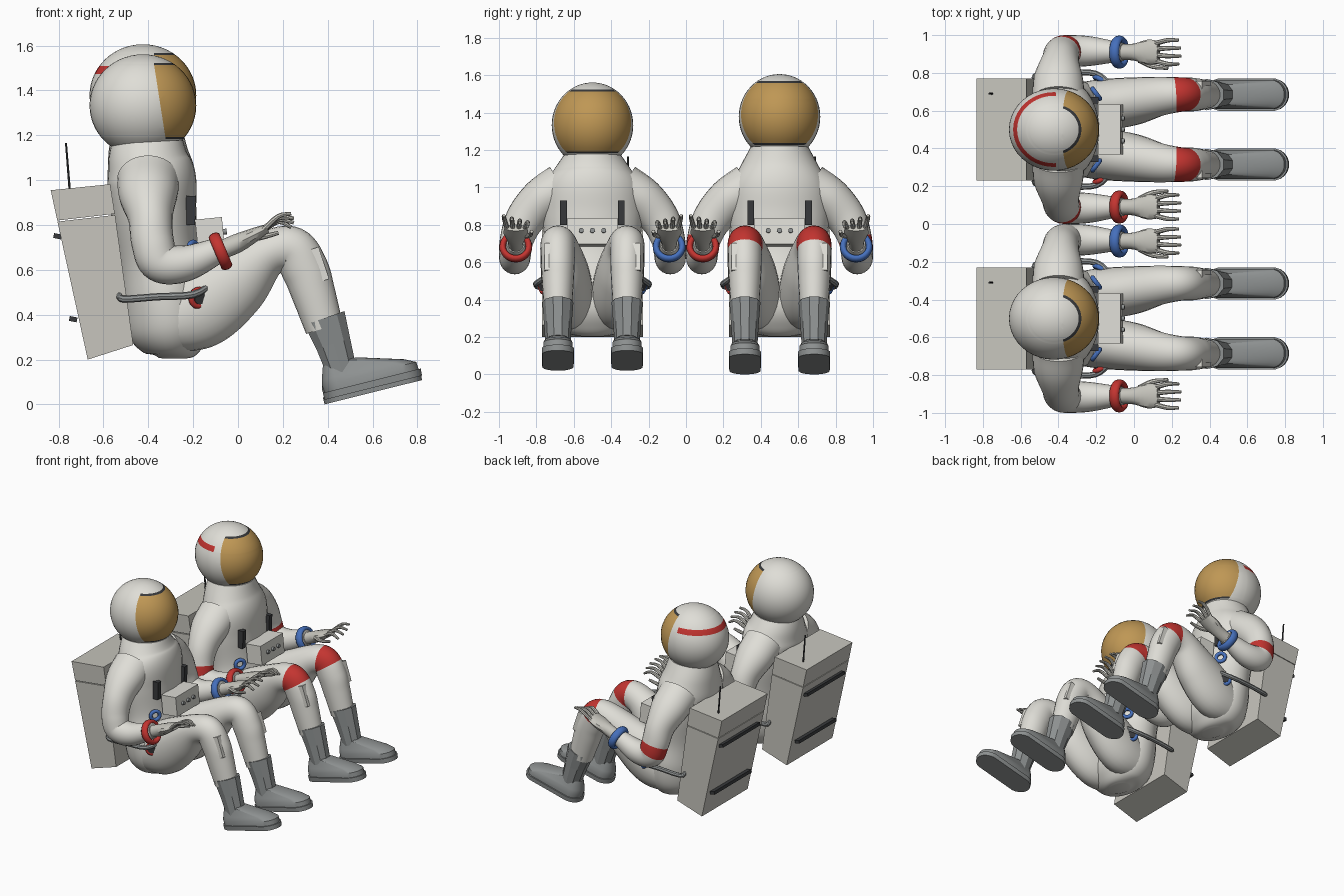
import bpy
import bmesh
import math
from mathutils import Vector, Matrix

cube = bpy.data.objects.get("Cube")
if cube:
    bpy.data.objects.remove(cube, do_unlink=True)


def material(name, r, g, b):
    m = bpy.data.materials.new(name)
    m.use_nodes = True
    m.diffuse_color = (r, g, b, 1)
    m.node_tree.nodes["Principled BSDF"].inputs["Base Color"].default_value = (r, g, b, 1)
    return m


SUIT = material("suit white", .74, .73, .68)
PACK = material("pack grey", .57, .56, .51)
BOOT = material("boot grey", .27, .285, .285)
GOLD = material("visor gold", .52, .31, .09)
RED = material("signal red", .55, .035, .03)
BLUE = material("signal blue", .06, .16, .5)
DARK = material("dark trim", .04, .042, .045)

offset = 0  # sideways position of the figure being built


def finish(name, bm, mats, angle=.6):
    """Turn a bmesh into an object; a low angle keeps the faces flat."""
    bmesh.ops.recalc_face_normals(bm, faces=bm.faces)
    me = bpy.data.meshes.new(name)
    bm.to_mesh(me)
    bm.free()
    for m in mats:
        me.materials.append(m)
    if angle:
        me.shade_smooth()
        me.set_sharp_from_angle(angle=angle)
    ob = bpy.data.objects.new(name, me)
    ob.location.y = offset
    bpy.context.collection.objects.link(ob)
    return ob


def bridge(bm, rings):
    """Skin a list of vertex rings, yielding each strip's faces; cap both ends."""
    n = len(rings[0])
    strips = []
    for a, b in zip(rings, rings[1:]):
        strips.append([bm.faces.new((a[i], a[(i + 1) % n], b[(i + 1) % n], b[i])) for i in range(n)])
    bm.faces.new(rings[0])
    bm.faces.new(rings[-1][::-1])
    return strips


def spline(keys, sub):
    """Smooth interpolation through the key sections."""
    pts = [Vector(k) for k in keys]
    ext = [pts[0] * 2 - pts[1]] + pts + [pts[-1] * 2 - pts[-2]]
    out = []
    for i in range(len(pts) - 1):
        a, b, c, d = ext[i:i + 4]
        for j in range(sub):
            t = j / sub
            out.append(b + (c - a) * t / 2 + (a - b * 2.5 + c * 2 - d / 2) * t * t
                       + (b * 3 - a - c * 3 + d) * t ** 3 / 2)
    return out + [pts[-1]]


def tube(name, keys, mats, sides=24, sub=8, side=1, band=None, angle=.6):
    """Loft ellipses given as x, y, z, half width, half depth along a path."""
    secs = spline(keys, sub)
    bm = bmesh.new()
    rings = []
    for i, s in enumerate(secs):
        p = Vector(s[:3])
        d = (Vector(secs[min(i + 1, len(secs) - 1)][:3]) - Vector(secs[max(i - 1, 0)][:3])).normalized()
        u = (Vector((0, 1, 0)) - d * d.y).normalized()
        w = d.cross(u)
        ring = []
        for k in range(sides):
            a = math.tau * k / sides
            v = p + u * s[3] * math.cos(a) + w * s[4] * math.sin(a)
            ring.append(bm.verts.new((v.x, v.y * side, v.z)))
        rings.append(ring)
    for i, strip in enumerate(bridge(bm, rings)):
        if band and band[0] <= (i + .5) / sub <= band[1]:
            for f in strip:
                f.material_index = 1
    return finish(name, bm, mats, angle)


def box(name, loc, size, mat, tilt=0):
    bm = bmesh.new()
    bmesh.ops.create_cube(bm, size=1, matrix=Matrix.Translation(loc) @ Matrix.Rotation(tilt, 4, 'Y')
                          @ Matrix.Diagonal((*size, 1)))
    return finish(name, bm, [mat], 0)


def prism(name, profile, half, mat):
    """Extrude a side profile across the width."""
    bm = bmesh.new()
    bridge(bm, [[bm.verts.new((x, y, z)) for x, z in profile] for y in (-half, half)])
    return finish(name, bm, [mat], 0)


def ring(name, loc, axis, major, minor, mat, squash=1):
    """Torus around an axis."""
    turn = Vector(axis).to_track_quat('Z', 'Y').to_matrix().to_4x4()
    place = Matrix.Translation(loc) @ turn
    bm = bmesh.new()
    rows = []
    for i in range(28):
        a = math.tau * i / 28
        row = []
        for j in range(10):
            b = math.tau * j / 10
            r = major + minor * math.cos(b)
            row.append(bm.verts.new(place @ Vector((r * math.cos(a), r * math.sin(a), minor * squash * math.sin(b)))))
        rows.append(row)
    for i in range(28):
        for j in range(10):
            a, b = rows[i], rows[(i + 1) % 28]
            bm.faces.new((a[j], a[(j + 1) % 10], b[(j + 1) % 10], b[j]))
    return finish(name, bm, [mat], 1)


def disc(name, loc, axis, radius, depth, mat):
    turn = Vector(axis).to_track_quat('Z', 'Y').to_matrix().to_4x4()
    bm = bmesh.new()
    bmesh.ops.create_cone(bm, cap_ends=True, segments=16, radius1=radius, radius2=radius, depth=depth,
                          matrix=Matrix.Translation(loc) @ turn)
    return finish(name, bm, [mat])


def helmet(name, z, striped):
    bm = bmesh.new()
    bmesh.ops.create_uvsphere(bm, u_segments=40, v_segments=28, radius=1)
    bmesh.ops.scale(bm, vec=(.238, .218, .228), verts=bm.verts)
    slant = Vector((1, 0, .156))
    edge = Vector((.05, 0, .18))
    cuts = [((0, 0, h), (0, 0, 1)) for h in (-.15, -.14, .18, .19)] + [(edge, slant)]
    if striped:
        cuts += [((0, 0, .095), (0, 0, 1)), ((0, 0, .13), (0, 0, 1)), ((.01, 0, 0), (1, 0, 0))]
    for co, no in cuts:
        bmesh.ops.bisect_plane(bm, geom=bm.verts[:] + bm.edges[:] + bm.faces[:], plane_co=co, plane_no=no)
    for f in bm.faces:
        c = f.calc_center_median()
        if (c - edge).dot(slant) > 0 and -.15 < c.z < .19:
            f.material_index = 1 if -.14 < c.z < .18 else 2
        elif striped and .095 < c.z < .13 and c.x < .01:
            f.material_index = 3
    bmesh.ops.translate(bm, vec=(-.424, 0, z), verts=bm.verts)
    finish(name, bm, [SUIT, GOLD, DARK, RED], 1)


def boot_part(name, layers, side, drop):
    """Stack rounded outlines given as height, heel, toe, half width."""
    bm = bmesh.new()
    tilt = math.radians(14)
    rings = []
    for v, heel, toe, hw in layers:
        row = []
        for k in range(20):
            a = math.tau * (k + .5) / 20
            u = (toe - hw if math.cos(a) > 0 else heel + hw) + hw * math.cos(a)
            row.append(bm.verts.new((.385 + u * math.cos(tilt) - v * math.sin(tilt),
                                     side * .185 + hw * math.sin(a),
                                     .02 - drop + u * math.sin(tilt) + v * math.cos(tilt))))
        rings.append(row)
    bridge(bm, rings)
    finish(name, bm, [BOOT], .5)


def astronaut(tag, y, lift, drop, striped):
    global offset
    offset = y
    accent = [SUIT, RED]
    helmet(tag + " helmet", 1.333 + lift, striped)

    # Torso from seat to neck
    tube(tag + " torso", [(-.29, 0, .205, .08, .06), (-.29, 0, .24, .18, .13), (-.3, 0, .33, .245, .19),
                          (-.32, 0, .48, .265, .195), (-.35, 0, .65, .25, .18), (-.375, 0, .85, .27, .19),
                          (-.385, 0, 1, .265, .198), (-.4, 0, 1.09 + lift / 2, .21, .18),
                          (-.405, 0, 1.17 + lift, .155, .16)], [SUIT], 32)

    # Chest control box and straps
    box(tag + " chest box", (-.125, 0, .76), (.12, .265, .14), SUIT, -.1)
    for k in (-1, 0, 1):
        disc(tag + " chest knob", (-.06, k * .06, .77), (1, 0, .1), .013, .02, BOOT)

    # Backpack with lid, grab bars and antenna
    prism(tag + " backpack", [(-.67, .2), (-.467, .265), (-.548, .845), (-.805, .815)], .27, PACK)
    prism(tag + " backpack lid", [(-.806, .82), (-.549, .85), (-.57, .982), (-.835, .955)], .27, PACK)
    for x, z in ((-.805, .75), (-.735, .38)):
        box(tag + " pack bar", (x, .02, z), (.035, .44, .022), DARK, .2)
    tube(tag + " antenna", [(-.75, .19, .95, .006, .006), (-.767, .19, 1.165, .005, .005)], [DARK], 6, 1)

    for s, label, colour in ((-1, " right ", RED), (1, " left ", BLUE)):
        part = tag + label
        box(part + "chest strap", (-.212, s * .155, .865), (.045, .035, .13), DARK, .03)

        # Arm, wrist ring and hand
        tube(part + "arm", [(-.4, .16, 1, .13, .14), (-.4, .27, .93, .12, .13), (-.39, .36, .83, .105, .1),
                            (-.38, .405, .72, .09, .095), (-.345, .415, .635, .085, .092),
                            (-.23, .415, .63, .078, .08), (-.06, .41, .7, .048, .052)],
             accent, side=s, band=(3, 3.65) if striped else None)
        ring(part + "wrist ring", (-.078, s * .41, .683), (1, 0, .42), .07, .018, colour, 1.5)
        tube(part + "glove", [(-.07, .41, .69, .042, .042), (0, .41, .72, .045, .042),
                              (.07, .41, .755, .066, .032), (.13, .41, .785, .06, .02)],
             [PACK], 12, 3, s)
        for k in range(4):
            f = .365 + k * .03
            spread = (k - 1.5) * .012
            tube(part + "finger", [(.11, f, .775, .014, .013), (.18, f + spread, .815 + .008 * k, .012, .011),
                                   (.255 - abs(k - 1.5) * .012, f + spread, .79 + .02 * k, .008, .008)],
                 [PACK], 8, 3, s)
        tube(part + "thumb", [(.03, .37, .74, .018, .016), (.1, .335, .745, .014, .013),
                              (.18, .325, .765, .009, .009)], [PACK], 8, 3, s)

        # Leg with bent knee and shin pocket
        tube(part + "leg", [(-.33, .12, .37, .12, .14), (-.18, .13, .43, .135, .185), (-.02, .148, .545, .128, .165),
                            (.13, .175, .67, .105, .105), (.24, .185, .69, .092, .103), (.3, .185, .6, .09, .105),
                            (.335, .185, .5, .085, .098), (.385, .185, .34, .074, .085)],
             accent, side=s, band=(3.75, 4.4) if striped else None)
        box(part + "shin pocket", (.35, s * .232, .62), (.07, .05, .15), SUIT, -.32)

        # Faceted boot shaft, foot and sole
        tube(part + "boot shaft", [(.385, .185, .385, .083, .1), (.425, .185, .27, .074, .083),
                                   (.465, .185, .14, .066, .07)], [BOOT], 10, 1, s, angle=0)
        boot_part(part + "boot foot", [(.03, .008, .442, .078), (.065, .005, .44, .078),
                                       (.09, .01, .39, .07), (.15, .03, .185, .052)], s, drop)
        boot_part(part + "boot sole", [(0, 0, .45, .084), (.032, 0, .452, .087)], s, drop)

        # Pack arm tube and hose port on the hip
        tube(part + "pack arm", [(-.53, .262, .49, .012, .012), (-.51, .29, .47, .016, .016),
                                 (-.36, .3, .48, .016, .016), (-.2, .295, .49, .016, .016),
                                 (-.11, .22, .54, .014, .014)], [BOOT], 8, 4, s)
        facing = (.45, s * .85, -.1)
        port = (-.175, s * .262, .475)
        ring(part + "hose port", port, facing, .036, .014, colour)
        disc(part + "hose port core", port, facing, .028, .03, DARK)
        ring(part + "upper hose port", (-.2, s * .19, .69), (.8, s * .6, 0), .032, .013, BLUE)


astronaut("plain astronaut", -.5, 0, 0, False)
astronaut("striped astronaut", .5, .045, .02, True)
